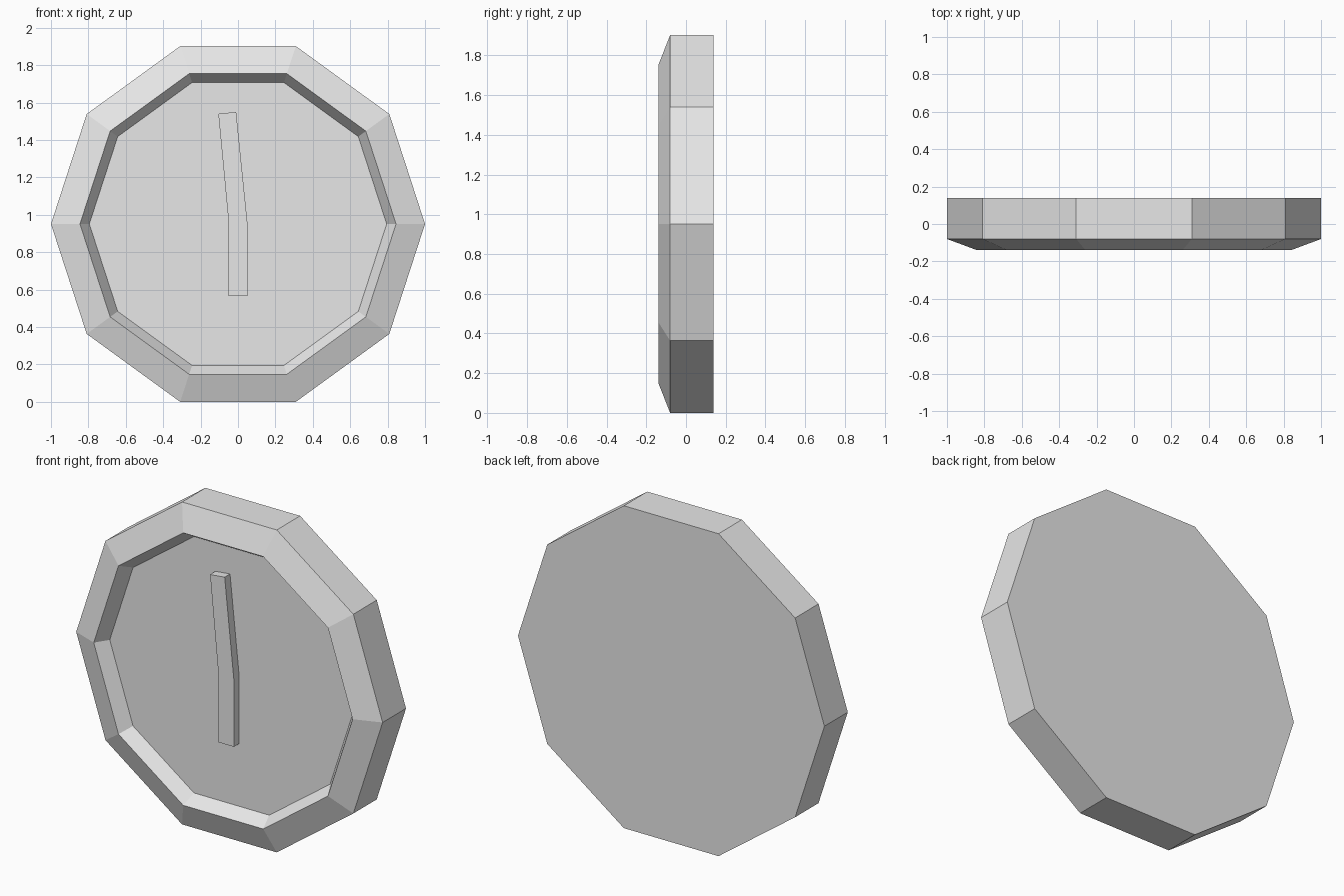
import bpy
import bmesh
from math import cos, sin, tau
from mathutils import Vector

default_cube = bpy.data.objects.get("Cube")
if default_cube:
    bpy.data.objects.remove(default_cube, do_unlink=True)

SIDES = 10
CENTER_Z = sin(tau / 5)          # flat bottom edge rests on the ground
DIAL_Y = -0.06

grey = bpy.data.materials.new("light grey")
grey.use_nodes = True
color = (0.8, 0.8, 0.8, 1)
grey.diffuse_color = color
grey.node_tree.nodes["Principled BSDF"].inputs["Base Color"].default_value = color


def finish(bm, name):
    bmesh.ops.recalc_face_normals(bm, faces=bm.faces)
    mesh = bpy.data.meshes.new(name)
    bm.to_mesh(mesh)
    bm.free()
    mesh.materials.append(grey)
    obj = bpy.data.objects.new(name, mesh)
    bpy.context.collection.objects.link(obj)
    return obj


def ring(bm, radius, y):
    return [bm.verts.new((radius * cos(tau * i / SIDES), y,
                          CENTER_Z + radius * sin(tau * i / SIDES)))
            for i in range(SIDES)]


# Case: ten-sided body with a bevelled rim and a recessed dial
bm = bmesh.new()
profile = [(1, 0.138), (1, -0.08), (0.845, -0.138), (0.795, DIAL_Y)]
rings = [ring(bm, r, y) for r, y in profile]
for a, b in zip(rings, rings[1:]):
    for i in range(SIDES):
        j = (i + 1) % SIDES
        bm.faces.new((a[i], a[j], b[j], b[i]))
bm.faces.new(rings[0])
bm.faces.new(rings[-1])
finish(bm, "clock_case")

# Hands: one bent bar standing proud of the dial
outline = [(-0.05, 0.565), (0.05, 0.565), (0.05, 0.96),
           (-0.01, 1.55), (-0.105, 1.54), (-0.05, 0.96)]
bm = bmesh.new()
base = bm.faces.new([bm.verts.new((x, DIAL_Y, z)) for x, z in outline])
front = bmesh.ops.extrude_face_region(bm, geom=[base])["geom"]
bmesh.ops.translate(bm, vec=Vector((0, -0.05, 0)),
                    verts=[v for v in front if isinstance(v, bmesh.types.BMVert)])
if base.is_valid:
    bm.faces.remove(base)        # hidden against the dial
finish(bm, "clock_hands")
